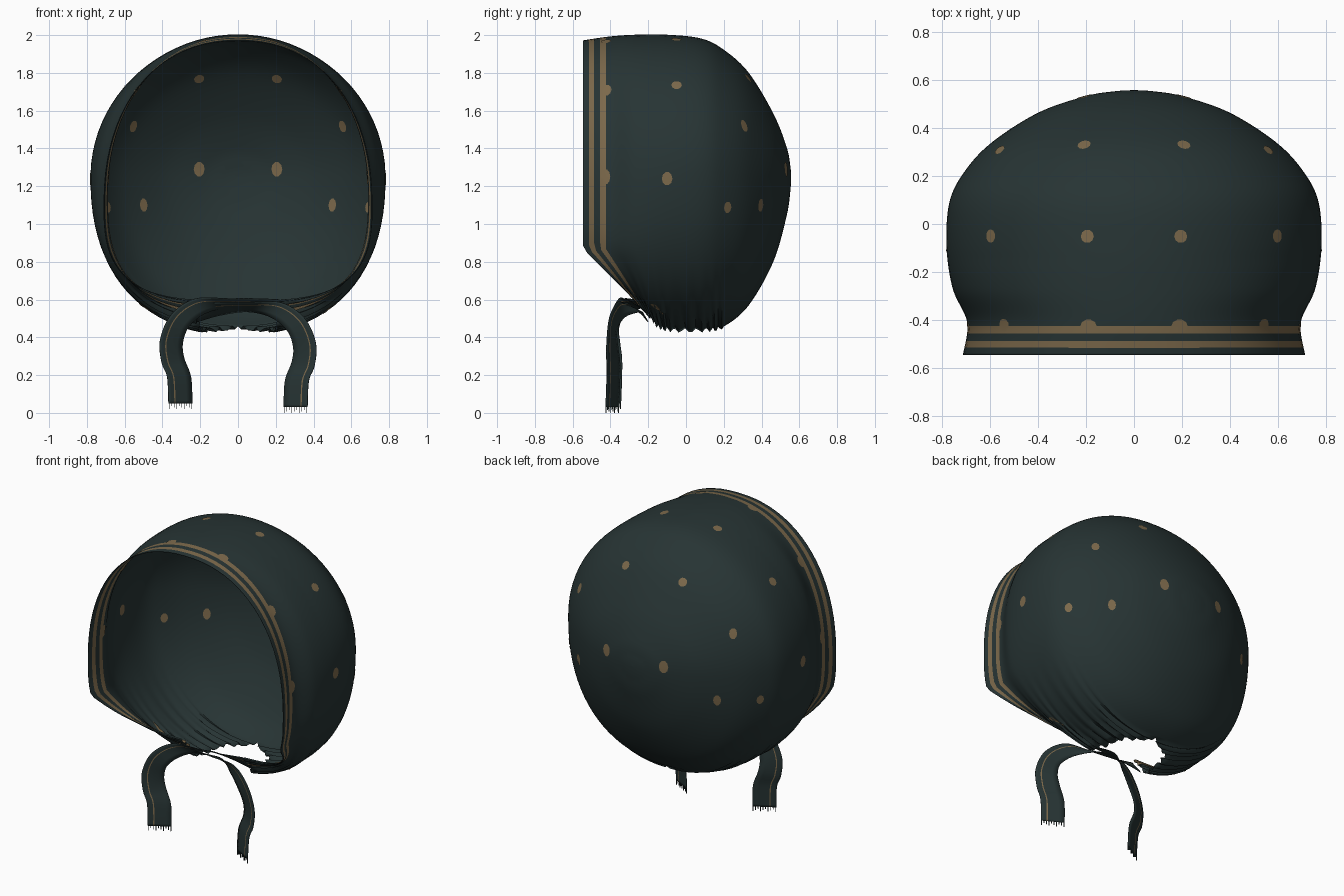
import bpy, bmesh, math
from mathutils import Vector
from mathutils.bvhtree import BVHTree

cube = bpy.data.objects.get("Cube")
if cube:
    bpy.data.objects.remove(cube, do_unlink=True)


def material(name, colour):
    m = bpy.data.materials.new(name)
    m.use_nodes = True
    m.diffuse_color = (*colour, 1)
    bsdf = m.node_tree.nodes["Principled BSDF"]
    bsdf.inputs["Base Color"].default_value = (*colour, 1)
    bsdf.inputs["Roughness"].default_value = 0.9
    return m


CLOTH = material("dark teal cloth", (0.02, 0.034, 0.034))
GOLD = material("dull gold print", (0.2, 0.14, 0.07))


def finish(bm, name, mats, thickness=0):
    mesh = bpy.data.meshes.new(name)
    bm.to_mesh(mesh)
    bm.free()
    ob = bpy.data.objects.new(name, mesh)
    bpy.context.collection.objects.link(ob)
    for m in mats:
        mesh.materials.append(m)
    bpy.ops.object.select_all(action='DESELECT')
    ob.select_set(True)
    bpy.context.view_layer.objects.active = ob
    bpy.ops.object.shade_smooth_by_angle(angle=math.radians(50))
    if thickness:
        mod = ob.modifiers.new("thickness", 'SOLIDIFY')
        mod.thickness = thickness
        mod.offset = 0
    return ob


def spline(keys, steps):
    """Smooth rows through the key rows."""
    out = []
    last = len(keys) - 1
    for i in range(last):
        a, b, c, d = (keys[min(max(i + k, 0), last)] for k in (-1, 0, 1, 2))
        for s in range(steps):
            t = s / steps
            out.append([0.5 * (2 * q + (r - p) * t + (2 * p - 5 * q + 4 * r - e) * t ** 2
                               + (3 * q - p - 3 * r + e) * t ** 3)
                        for p, q, r, e in zip(a, b, c, d)])
    return out + [list(keys[-1])]


def grid_faces(bm, rows, rule):
    for i in range(len(rows) - 1):
        for j in range(len(rows[0]) - 1):
            f = bm.faces.new((rows[i][j], rows[i][j + 1], rows[i + 1][j + 1], rows[i + 1][j]))
            f.material_index = rule(i, j)


def spots(tree, name, places, offset):
    """Thin printed spots that follow both sides of the cloth."""
    bm = bmesh.new()
    for place, rx, rz in places:
        spot, normal, _, _ = tree.find_nearest(Vector(place))
        axis = Vector((0, 0, 1)) if abs(normal.z) < 0.9 else Vector((0, 1, 0))
        side = axis.cross(normal).normalized()
        up = normal.cross(side)
        for sign in (1, -1):
            ring = []
            for k in range(11):
                a = math.tau * k / 10
                p = spot if k == 10 else spot + side * rx * math.cos(a) + up * rz * math.sin(a)
                q, n, _, _ = tree.find_nearest(p)
                ring.append(bm.verts.new(q + n * offset * sign))
            for k in range(10):
                tri = (ring[k], ring[(k + 1) % 10], ring[10])
                bm.faces.new(tri if sign > 0 else tri[::-1])
    finish(bm, name, [GOLD])


# Bonnet rows: y, half width, top, widest height, rim x, rim z, rim shift, squareness
KEYS = [
    (-.545, .71, 1.97, 1.10, .22, .59, .28, .68),
    (-.41, .692, 1.99, 1.15, .21, .53, .21, .74),
    (-.27, .752, 2.0, 1.2, .21, .46, .12, .82),
    (-.1, .778, 2.0, 1.24, .2, .44, .03, .87),
    (.08, .768, 1.98, 1.26, .15, .44, .02, .88),
    (.2, .715, 1.92, 1.26, 0, .46, 0, .9),
    (.33, .6, 1.8, 1.25, 0, .57, 0, .9),
    (.46, .4, 1.585, 1.25, 0, .8, 0, .95),
    (.53, .2, 1.41, 1.25, 0, 1.04, 0, 1),
    (.55, .08, 1.31, 1.25, 0, 1.17, 0, 1),
    (.555, 0, 1.25, 1.25, 0, 1.25, 0, 1),
]
HALF = 40
profile = spline(KEYS, 10)
bm = bmesh.new()
rows = []
for i, (y, w, top, mid, rx, rz, shift, p) in enumerate(profile):
    w = max(w, 0)
    ratio = min(max(rx, 0) / w, 1) if w > 0 else 0
    low = math.acos(ratio ** (1 / p))
    depth = (mid - rz) / max(math.sin(low), 0.1) ** p
    q = 0.9 + 0.1 * min(1, (y + 0.545) / 0.4)
    row = []
    for j in range(-HALF, HALF + 1):
        f = abs(j) / HALF
        phi = math.pi / 2 - f * (math.pi / 2 + low)
        e = q if phi >= 0 else p
        x = w * max(math.cos(phi), 0) ** e
        s = abs(math.sin(phi)) ** e
        z = mid + (top - mid) * s if phi >= 0 else mid - depth * s
        drop = min(max((0.87 - z) / max(0.87 - rz, 0.1), 0), 1)
        # soft gathers where the cloth meets the neck hole
        if 0 < i and y < 0.2:
            z += 0.012 * math.sin(i * 1.9) * drop ** 4
            x += 0.010 * math.sin(i * 1.3) * drop ** 2
        row.append(bm.verts.new((math.copysign(x, j), y + shift * drop, z)))
    rows.append(row)


def trim(i, j):
    y = (profile[i][0] + profile[i + 1][0]) / 2
    return int(-0.512 < y < -0.48 or -0.452 < y < -0.422)


grid_faces(bm, rows, trim)
bmesh.ops.remove_doubles(bm, verts=bm.verts, dist=0.0008)
bmesh.ops.recalc_face_normals(bm, faces=bm.faces)
tree = BVHTree.FromBMesh(bm)
finish(bm, "bonnet_shell", [CLOTH, GOLD], 0.004)

# Printed spots, mirrored left and right
PLACES = [
    ((.21, .34, 1.78), .028, .028), ((.205, .52, 1.29), .03, .04),
    ((.5, .39, 1.1), .024, .036), ((.68, .21, 1.09), .024, .03),
    ((.56, .31, 1.52), .024, .034), ((.59, -.05, 1.73), .028, .028),
    ((.78, -.1, 1.24), .028, .036), ((.2, -.05, 2.0), .028, .028),
    ((.19, -.425, 1.97), .035, .028), ((.57, -.425, 1.73), .028, .035),
    ((.69, -.425, 1.25), .026, .04), ((.47, -.14, .56), .012, .06),
]
both = [((x * s, y, z), a, b) for (x, y, z), a, b in PLACES for s in (1, -1)]
spots(tree, "bonnet_spots", both, 0.0045)

# Ties: centre point and the vector to the outer edge
TIE = [
    (-.22, -.24, .53, 0, -.04, .05),
    (-.1, -.27, .55, 0, -.05, .035),
    (.05, -.29, .56, 0, -.05, .025),
    (.2, -.345, .545, .025, -.02, .04),
    (.305, -.385, .47, .045, -.02, .035),
    (.352, -.39, .36, .06, -.03, .01),
    (.345, -.385, .26, .06, -.035, -.01),
    (.312, -.385, .17, .063, -.035, 0),
    (.305, -.39, .03, .063, -.035, 0),
]
COLUMNS = (-1, -.5, 0, .42, .52, .78, 1)
for side, name, lift in ((1, "left", 0), (-1, "right", .02)):
    path = spline(TIE, 6)
    bm = bmesh.new()
    rows = [[bm.verts.new((side * (r[0] + c * r[3]), r[1] + c * r[4] + lift / 2,
                           r[2] + c * r[5] + lift)) for c in COLUMNS] for r in path]
    grid_faces(bm, rows, lambda i, j: int(j == 3))
    tree = BVHTree.FromBMesh(bm)
    finish(bm, name + "_tie", [CLOTH, GOLD], 0.004)
    spots(tree, name + "_tie_spots",
          [((side * x, -.41, z + lift), .016, .022) for x, z in ((.375, .34), (.34, .16), (.3, .5))],
          0.004)

    # Frayed threads at the cut end
    bm = bmesh.new()
    end = path[-1]
    for k in range(10):
        c = -0.95 + k * 0.21
        length = 0.03 - 0.008 * (k % 3)
        made = bmesh.ops.create_cube(bm, size=1)["verts"]
        bmesh.ops.scale(bm, verts=made, vec=(.004, .004, length))
        bmesh.ops.translate(bm, verts=made, vec=(
            side * (end[0] + c * end[3]), end[1] + c * end[4] + lift / 2,
            end[2] + lift - length / 2))
    finish(bm, name + "_tie_fringe", [CLOTH])
